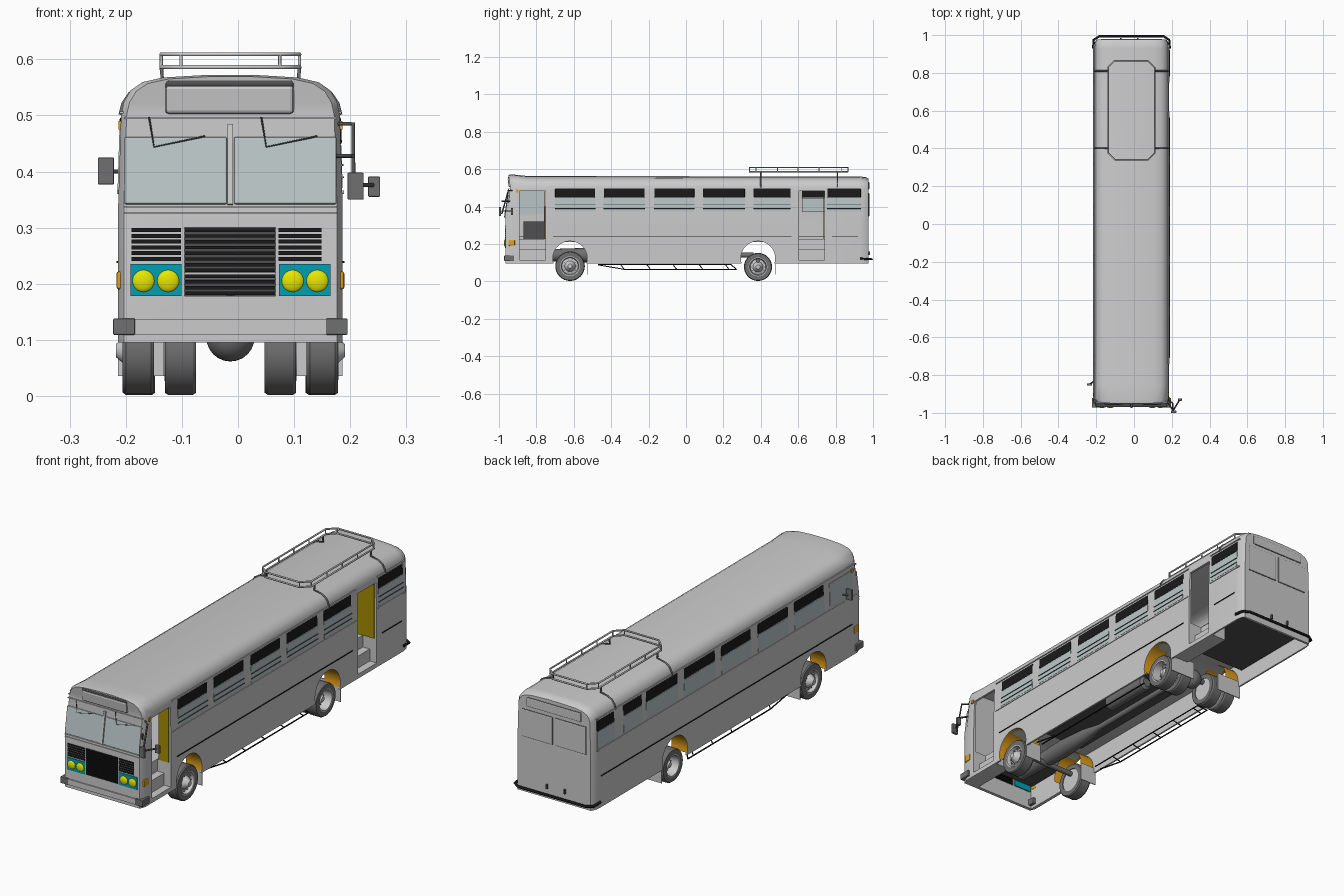
import bpy, bmesh
from math import sin, cos, pi
from mathutils import Matrix, Euler

if "Cube" in bpy.data.objects:
    bpy.data.objects.remove(bpy.data.objects["Cube"])

def mat(name, *c):
    m = bpy.data.materials.new(name)
    m.diffuse_color = (*c, 1)
    m.use_nodes = True
    m.node_tree.nodes["Principled BSDF"].inputs["Base Color"].default_value = m.diffuse_color
    return m
BLACK, DARK, RUBBER = mat("black", 0.01, 0.01, 0.01), mat("dark", 0.08, 0.08, 0.08), mat("rubber", 0.16, 0.16, 0.16)
GLASS, CYAN, YELLOW = mat("glass", 0.5, 0.57, 0.58), mat("cyan", 0.0, 0.35, 0.46), mat("yellow", 0.8, 0.8, 0.0)
ORANGE, OCHRE = mat("orange", 0.8, 0.36, 0.01), mat("ochre", 0.38, 0.26, 0.0)

def smooth(o):
    bpy.ops.object.select_all(action='DESELECT')
    o.select_set(True); bpy.context.view_layer.objects.active = o
    bpy.ops.object.shade_smooth_by_angle(angle=0.5)

def finish(name, bm, m=None, soft=True):
    bmesh.ops.recalc_face_normals(bm, faces=bm.faces)
    o = bpy.data.objects.new(name, bpy.data.meshes.new(name))
    bm.to_mesh(o.data); bm.free()
    bpy.context.collection.objects.link(o)
    if m: o.data.materials.append(m)
    if soft: smooth(o)
    return o

def box(name, x, y, z, m=None, rot=(0, 0, 0), bev=0):  # (from, to) on each axis
    bm = bmesh.new()
    size = [abs(a[1] - a[0]) for a in (x, y, z)]
    bmesh.ops.create_cube(bm, size=1, matrix=Matrix.Diagonal((*size, 1)))
    if bev: bmesh.ops.bevel(bm, geom=bm.edges[:], offset=bev, segments=2, affect='EDGES', profile=0.5)
    bm.transform(Matrix.Translation([sum(a) / 2 for a in (x, y, z)]) @ Euler(rot).to_matrix().to_4x4())
    return finish(name, bm, m, False)

def pipe(name, pts, r=0.003, m=None, closed=False):
    cu = bpy.data.curves.new(name, 'CURVE')
    cu.dimensions, cu.bevel_depth, cu.bevel_resolution, cu.use_fill_caps = '3D', r, 1, True
    sp = cu.splines.new('POLY')
    sp.points.add(len(pts) - 1); sp.use_cyclic_u = closed
    for p, q in zip(sp.points, pts): p.co = (*q, 1)
    bpy.context.collection.objects.link(bpy.data.objects.new(name, cu))
    if m: cu.materials.append(m)

def lathe(name, prof, loc, axis='X', s=1, m=None, n=32, closed=False):  # (radius, along) points
    bm = bmesh.new(); rings = []
    for r, a in prof:
        uv = [(r * cos(2 * pi * i / n), r * sin(2 * pi * i / n)) for i in range(n)]
        co = [(a * s, u, v) if axis == 'X' else (u, a * s, v) for u, v in uv]
        rings.append([bm.verts.new([p + q for p, q in zip(c, loc)]) for c in co])
    for A, B in list(zip(rings, rings[1:])) + ([(rings[-1], rings[0])] if closed else []):
        for i in range(n): bm.faces.new((A[i], A[i - 1], B[i - 1], B[i]))
    if not closed: bm.faces.new(rings[0]); bm.faces.new(rings[-1])
    return finish(name, bm, m)

# Body cross-section (half), lofted along the length
SEC = [(0.2, 0.095), (0.2, 0.34), (0.195, 0.5), (0.19, 0.523), (0.178, 0.543), (0.157, 0.557), (0.12, 0.565), (0.05, 0.569)]
def nose(z):
    return 0 if z <= 0.34 else 0.156 * (z - 0.34) if z < 0.5 else 0.025 - 0.14 * (z - 0.5)
def loft(name, sec, stations):
    bm = bmesh.new(); rings = []
    for y, dx, top, f in stations:
        half = [(x - dx, z if z <= 0.5 else 0.5 + (z - 0.5) * top) for x, z in sec]
        rings.append([bm.verts.new((x, y + f * nose(z), z)) for x, z in half + [(-x, z) for x, z in half[::-1]]])
    n = len(rings[0])
    for A, B in zip(rings, rings[1:]):
        for i in range(n): bm.faces.new((A[i], A[i - 1], B[i - 1], B[i]))
    for R in (rings[0], rings[-1]):
        for i in range(n // 2 - 1): bm.faces.new((R[i], R[i + 1], R[n - 2 - i], R[n - 1 - i]))
    return finish(name, bm, None, False)
body = loft("bus_body", SEC, [(-0.965, 0.01, 1.0, 1), (-0.94, 0, 1.04, 0.6), (-0.85, 0, 0.92, 0), (0.93, 0, 0.87, 0), (0.96, 0.004, 0.84, 0), (0.976, 0.014, 0.7, 0)])

# Hollow cabin, open underside, doorways with steps, wheel arches
inner = [(x - 0.01, max(z - 0.01, 0.225)) for x, z in SEC]
cuts = [loft("cabin_cutter", inner, [(-0.925, 0, 0.85, 0), (0.955, 0, 0.8, 0)]),
        box("under_cutter", (-0.192, 0.192), (-0.74, 0.5), (0, 0.21)),
        box("rear_under_cutter", (-0.192, 0.12), (0.49, 0.965), (0, 0.17)),
        box("rear_corner_cutter", (0.11, 0.192), (0.76, 0.965), (0, 0.17)),
        box("front_under_cutter", (-0.185, 0.12), (-0.95, -0.73), (0, 0.21)),
        box("grille_cutter", (-0.082, 0.08), (-1, -0.94), (0.178, 0.3))]
for y in ((-0.89, -0.752), (0.605, 0.74)):
    cuts += [box("door_cutter", (0.13, 0.3), y, (0.17, 0.482)), box("step_cutter", (0.165, 0.3), y, (0.115, 0.3))]
ARCH = ((-0.62, 0.123), (0.385, 0.123))
cuts += [lathe("arch_cutter", [(0.092, 0.185), (0.092, 0.25)], (0, *yz), s=s) for yz in ARCH for s in (1, -1)]
for c in cuts:
    md = body.modifiers.new("cut", 'BOOLEAN')
    md.operation, md.object, md.solver = 'DIFFERENCE', c, 'EXACT'
    bpy.context.view_layer.objects.active = body
    bpy.ops.object.modifier_apply(modifier=md.name)
    bpy.data.objects.remove(c)
smooth(body)

# Side panels: windows, rails, trims, markers
def side(name, s, y, z, m=None, proud=0.002, depth=0.02, bev=0):
    zm = sum(z) / 2
    x = (0.2 - max(0, zm - 0.34) * 0.031 + proud) * s
    box(name, (x, x - depth * s), y, z, m, (0, -0.031 * s if zm > 0.34 else 0, 0), bev)
row = [(-0.70, -0.485), (-0.44, -0.22), (-0.17, 0.045), (0.09, 0.315)]
for s, wins, spans in ((1, row + [(0.36, 0.56), (0.755, 0.935)], [(-0.74, 0.595), (0.75, 0.95)]),
                       (-1, row + [(0.36, 0.59), (0.62, 0.755), (0.82, 0.945)], [(-0.93, 0.95)])):
    for y in wins:
        side("upper_window", s, y, (0.448, 0.497), BLACK, bev=0.004)
        side("lower_window", s, y, (0.37, 0.446), GLASS, 0.001)
        for z in (0.388, 0.41)[:s + 1]: side("window_rail", s, y, (z, z + 0.003), DARK, 0.004, 0.006)
    for a, b in spans:
        side("belt_trim", s, (a, b), (0.36, 0.366), None, 0.003)
        side("gutter", s, (a, b), (0.503, 0.507), None, 0.003)
        side("side_strip", s, (a + 0.03, b - 0.03), (0.237, 0.241), BLACK, 0.003)
    side("front_indicator", s, (-0.95, -0.915), (0.19, 0.222), ORANGE, 0.003, bev=0.004)
    side("upper_marker", s, (-0.91, -0.895), (0.475, 0.49), ORANGE, 0.004)
side("driver_window", -1, (-0.9, -0.74), (0.36, 0.485), GLASS)
# Open door leaves, cab furniture
for x, y in ((0.14, -0.756), (0.1, 0.735)): box("door_leaf", (x, 0.19), (y, y + 0.004), (0.226, 0.48), OCHRE)
box("engine_cover", (-0.06, 0.06), (-0.87, -0.755), (0.225, 0.32), DARK)
box("driver_seat", (-0.15, -0.08), (-0.76, -0.7), (0.225, 0.4))

# Windscreen, wipers, destination box, front trims
for s in (-1, 1):
    box("windscreen", (0.006 * s, 0.189 * s), (-0.961, -0.951), (0.341, 0.462), GLASS, (-0.155, 0, 0), 0.003)
    pipe("wiper", [(0.1 * s - 0.045, -0.948, 0.497), (0.1 * s - 0.036, -0.955, 0.444), (0.1 * s + 0.055, -0.953, 0.463)], 0.0016, DARK)
box("screen_pillar", (-0.005, 0.005), (-0.962, -0.95), (0.34, 0.485), None, (-0.155, 0, 0))
box("destination_frame", (-0.117, 0.114), (-0.948, -0.93), (0.502, 0.565), DARK, (0.12, 0, 0), 0.007)
box("destination_glass", (-0.116, 0.113), (-0.951, -0.933), (0.503, 0.555), None, (0.12, 0, 0), 0.007)
for y, z in ((-0.968, 0.325), (-0.968, 0.336), (-0.946, 0.494)): box("front_trim", (-0.19, 0.19), (y, y + 0.015), (z, z + 0.003))
# Grilles, headlights, bumpers
box("grille_back", (-0.082, 0.08), (-0.945, -0.94), (0.22, 0.3), DARK)
for x, z0, n, h in (((-0.082, 0.08), 0.18, 12, 0.006), ((-0.176, -0.088), 0.241, 6, 0.007), ((0.086, 0.162), 0.241, 6, 0.007)):
    for i in range(n): box("grille_slat", x, (-0.968, -0.955), (z0 + i * 0.0102, z0 + i * 0.0102 + h), BLACK)
dome = [(0.02 * cos(i * pi / 14) + 0.0002, -0.008 * sin(i * pi / 14)) for i in range(8)]
for s in (-1, 1):
    box("headlight_panel", (0.087 * s, 0.178 * s), (-0.968, -0.945), (0.178, 0.235), CYAN)
    for x in (0.111, 0.155): lathe("headlight", dome, (x * s, -0.966, 0.205), 'Y', m=YELLOW, n=24)
    box("bumper_corner", (0.17 * s, 0.209 * s), (-0.972, -0.92), (0.109, 0.138), RUBBER, bev=0.002)
box("front_bumper", (-0.175, 0.175), (-0.97, -0.955), (0.11, 0.136))
half = [(0.203, 0.93, 0.122), (0.2, 0.975, 0.119), (0.17, 0.994, 0.118)]
pipe("rear_bumper", half + [(-x, y, z) for x, y, z in half[::-1]], 0.006, BLACK)
# Rear windows
for a, b, c, d in ((-0.165, -0.006, 0.345, 0.475), (0.006, 0.165, 0.345, 0.475), (-0.14, 0.14, 0.488, 0.533)):
    box("rear_window_seal", (a, b), (0.965, 0.978), (c, d), DARK, bev=0.004)
    box("rear_window", (a + 0.002, b - 0.002), (0.967, 0.98), (c + 0.002, d - 0.002), None, bev=0.004)
for x in (-0.06, 0.03): box("rear_hook", (x, x + 0.007), (0.97, 0.985), (0.14, 0.16), DARK)

# Mirrors
for x, y, z, h in ((0.223, -0.994, 0.374, 0.024), (0.256, -0.93, 0.373, 0.018), (-0.222, -0.85, 0.401, 0.024)):
    box("mirror", (x - h * 0.6, x + h * 0.6), (y - 0.006, y + 0.006), (z - h, z + h), RUBBER, bev=0.002)
for pts in ([(0.18, -0.92, 0.485), (0.219, -0.95, 0.485), (0.219, -0.985, 0.36)], [(0.18, -0.93, 0.428), (0.219, -0.985, 0.428)],
            [(0.222, -0.985, 0.376), (0.256, -0.93, 0.376)], [(-0.195, -0.83, 0.4), (-0.225, -0.85, 0.4)]):
    pipe("mirror_arm", pts, 0.004, DARK)

# Roof rack with hoops over the shoulders
X, Y0, Y1, C = 0.123, 0.34, 0.865, 0.035
loop = [(X, Y0 + C), (X, Y1 - C), (X - C, Y1), (-X + C, Y1), (-X, Y1 - C), (-X, Y0 + C), (-X + C, Y0), (X - C, Y0)]
for z in (0.586, 0.609): pipe("rack_rail", [(a, b, z) for a, b in loop], 0.004, None, True)
for x, y in loop + [(x, y) for x in (-X, X) for y in (0.49, 0.6, 0.71)]: pipe("rack_post", [(x, y, 0.586), (x, y, 0.609)])
for s, y in ((-1, 0.4), (1, 0.4), (-1, 0.81), (1, 0.81)):
    pipe("roof_hoop", [((x + 0.001) * s, y, 0.501 + (z - 0.5) * 0.88) for x, z in SEC[2:7]] + [(X * s, y, 0.586)], 0.004, RUBBER)

# Wheels, arches, mudflaps, side guards
def wheel(name, x, y, z, r, s, h):
    w, k = 0.028, 0.67 * r
    lathe(name + "_tyre", [(k, -w), (0.95 * r, -w), (r, -0.8 * w), (r, 0.8 * w), (0.95 * r, w), (k, w)], (x * s, y, z), s=s, m=RUBBER, closed=True)
    lathe(name + "_rim", [(k, -w * 0.9), (k, w * 1.02), (k * 0.9, w), (k * 0.82, h - 0.004), (k * 0.55, h), (k * 0.45, h + 0.012), (k * 0.22, h + 0.026)], (x * s, y, z), s=s)
    for a in [i * pi / 5 for i in range(10)]:
        lathe("wheel_nut", [(0.003, 0), (0.003, 0.008)], ((x + h - 0.002) * s, y + k * 0.67 * cos(a), z + k * 0.67 * sin(a)), s=s, n=6)
for s in (-1, 1):
    wheel("front_wheel", 0.164, -0.62, 0.081, 0.079, s, 0.014)
    wheel("rear_outer_wheel", 0.162, 0.385, 0.077, 0.075, s, -0.012)
    wheel("rear_inner_wheel", 0.089, 0.385, 0.077, 0.075, s, -0.012)
    for y, z in ARCH:
        bm = bmesh.new()
        ang = [-0.2 + i * (pi + 0.4) / 20 for i in range(21)]
        cur = [[bm.verts.new((x * s, y + 0.091 * cos(a), z + 0.091 * sin(a))) for x in (0.12, 0.199)] for a in ang]
        for p, q in zip(cur, cur[1:]): bm.faces.new((p[0], p[1], q[1], q[0]))
        finish("wheel_arch", bm, ORANGE)
        box("mudflap", ((0.118 if y < 0 else 0.07) * s, 0.2 * s), (y + 0.093, y + 0.097), (0.036, 0.12))
    x, xi = 0.185 * s, 0.155 * s
    pipe("guard_rail", [(x, -0.47, 0.088), (x, -0.33, 0.064), (x, 0.27, 0.064)], 0.003, BLACK)
    pipe("guard_rail", [(xi, -0.47, 0.09), (xi, 0.24, 0.09), (x, 0.27, 0.064)], 0.003, BLACK)
    for y in (-0.33, -0.19, -0.05, 0.09, 0.23): pipe("guard_rung", [(x, y, 0.064), (xi, y - 0.02, 0.09)], 0.0025, BLACK)

# Underside: floors, axles, driveline
box("under_floor", (-0.1, 0.1), (-0.5, 0.28), (0.175, 0.209), DARK)
box("rear_floor", (-0.185, 0.118), (0.51, 0.955), (0.163, 0.169), DARK)
box("front_floor", (-0.18, 0.115), (-0.94, -0.73), (0.203, 0.209), DARK)
for y in (-0.62, 0.385): lathe("axle", [(0.012, -0.16), (0.012, 0.16)], (0, y, 0.112), m=RUBBER, n=16)
lathe("differential", [(0.043 * sin(i * pi / 12) + 0.0005, -0.043 * cos(i * pi / 12)) for i in range(13)], (0, 0.385, 0.105), m=RUBBER)
lathe("driveline", [(0.03, -0.8), (0.04, -0.5), (0.03, -0.35), (0.013, -0.25), (0.013, 0.36)], (0, 0, 0.14), 'Y', m=RUBBER, n=16)
lathe("tank", [(0.02, -0.13), (0.032, -0.12), (0.032, 0.12), (0.02, 0.13)], (0.09, 0.05, 0.145), 'Y', m=RUBBER, n=20)
# Centre the overall width, mirrors included
for o in bpy.context.scene.objects: o.location.x -= 0.0135
